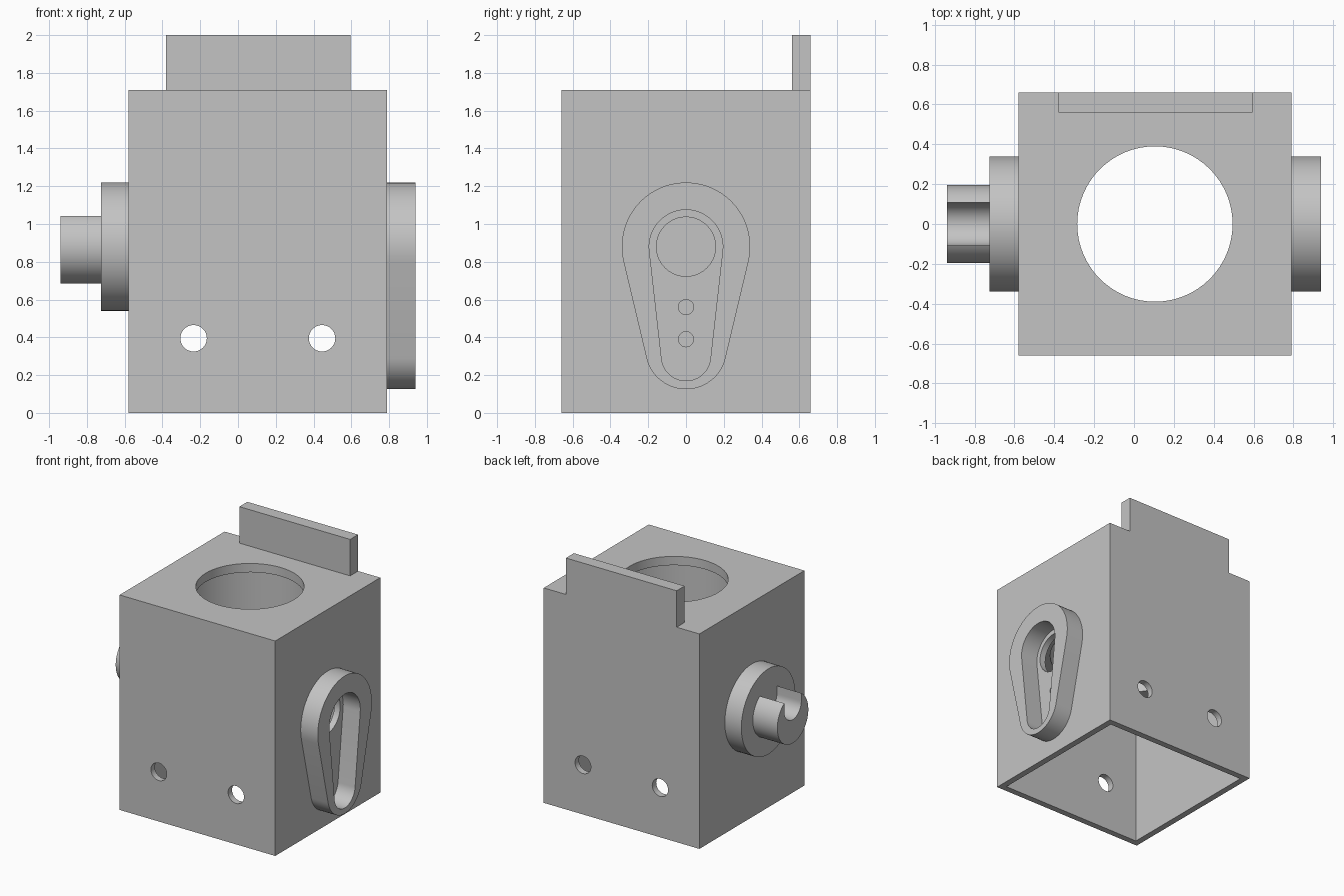
import bpy, bmesh, math

cube = bpy.data.objects.get("Cube")
if cube:
    bpy.data.objects.remove(cube, do_unlink=True)

grey = bpy.data.materials.new("plain grey")
grey.use_nodes = True
grey.diffuse_color = (0.55, 0.55, 0.55, 1)
grey.node_tree.nodes["Principled BSDF"].inputs["Base Color"].default_value = grey.diffuse_color


def arc(ca, cb, r, start=0.0, end=2 * math.pi, n=64, closed=True):
    steps = n if closed else n - 1
    angles = [start + (end - start) * i / steps for i in range(n)]
    return [(ca + r * math.cos(t), cb + r * math.sin(t)) for t in angles]


def rect(a0, a1, b0, b1):
    return [(a0, b0), (a1, b0), (a1, b1), (a0, b1)]


def teardrop(top, big, bottom, small):
    """Outline around a big upper circle and a small lower one."""
    phi = math.asin((big - small) / (top - bottom))
    upper = arc(0, top, big, -phi, math.pi + phi, 40, False)
    lower = arc(0, bottom, small, math.pi + phi, 2 * math.pi - phi, 28, False)
    return upper + lower


def prism(name, outline, axis, lo, hi):
    """Extrude a 2D outline along an axis."""
    place = {"x": lambda a, b, t: (t, a, b),
             "y": lambda a, b, t: (a, t, b),
             "z": lambda a, b, t: (a, b, t)}[axis]
    bm = bmesh.new()
    rings = [[bm.verts.new(place(a, b, t)) for a, b in outline] for t in (lo, hi)]
    for ring in rings:
        bm.faces.new(ring)
    count = len(outline)
    for i in range(count):
        j = (i + 1) % count
        bm.faces.new((rings[0][i], rings[0][j], rings[1][j], rings[1][i]))
    bmesh.ops.recalc_face_normals(bm, faces=bm.faces)
    mesh = bpy.data.meshes.new(name)
    bm.to_mesh(mesh)
    bm.free()
    mesh.materials.append(grey)
    obj = bpy.data.objects.new(name, mesh)
    bpy.context.collection.objects.link(obj)
    return obj


def combine(obj, tool, operation="DIFFERENCE"):
    """Apply a boolean and remove the tool."""
    tool.hide_render = True
    mod = obj.modifiers.new("cut", "BOOLEAN")
    mod.operation = operation
    mod.solver = "EXACT"
    mod.object = tool
    bpy.context.view_layer.objects.active = obj
    bpy.ops.object.modifier_apply(modifier=mod.name)
    bpy.data.objects.remove(tool, do_unlink=True)


LEFT, RIGHT, DEPTH, TOP = -0.58, 0.79, 0.66, 1.71
MID = (LEFT + RIGHT) / 2
WALL, AXLE = 0.05, 0.88

# Housing with raised back tab
housing = prism("housing", rect(LEFT, RIGHT, -DEPTH, DEPTH), "z", 0, TOP)
combine(housing, prism("tab", rect(-0.38, 0.595, 0.56, DEPTH), "z", 1.5, 2.0), "UNION")

# Square chamber below, round chamber above, round mouth in the top
combine(housing, prism("chamber", rect(LEFT + WALL, RIGHT - WALL, -DEPTH + WALL, DEPTH - WALL),
                       "z", -0.1, 1.1))
combine(housing, prism("bore", arc(MID, 0, 0.55), "z", 1.0, 1.64))
combine(housing, prism("mouth", arc(MID, 0, 0.39), "z", 1.5, 1.8))

# Screw holes through front and back walls
for x in (MID - 0.34, MID + 0.34):
    combine(housing, prism("screw_hole", arc(x, 0.395, 0.07, n=32), "y", -1, 1))

# Axle hole and pin holes in the side wall
for z, r in ((AXLE, 0.157), (0.56, 0.04), (0.39, 0.04)):
    combine(housing, prism("pin_hole", arc(0, z, r, n=40), "x", 0.65, 0.9))

# Teardrop collar
collar = prism("teardrop_collar", teardrop(AXLE, 0.34, 0.34, 0.215), "x", RIGHT, 0.94)
combine(collar, prism("collar_recess", teardrop(AXLE, 0.195, 0.30, 0.13), "x", 0.7, 1.0))

# Round boss and slotted shaft
boss = prism("round_boss", arc(0, AXLE, 0.34), "x", -0.725, LEFT)
shaft = prism("slotted_shaft", arc(0, AXLE, 0.195), "x", -0.94, -0.725)
slot = arc(0, 0.98, 0.107, math.pi, 2 * math.pi, 24, False) + [(0.107, 1.2), (-0.107, 1.2)]
combine(shaft, prism("slot", slot, "x", -1.0, -0.7))

# Smooth round walls, keep edges sharp
bpy.ops.object.select_all(action="DESELECT")
for obj in (housing, collar, boss, shaft):
    obj.select_set(True)
bpy.context.view_layer.objects.active = housing
bpy.ops.object.shade_smooth_by_angle(angle=math.radians(30))
